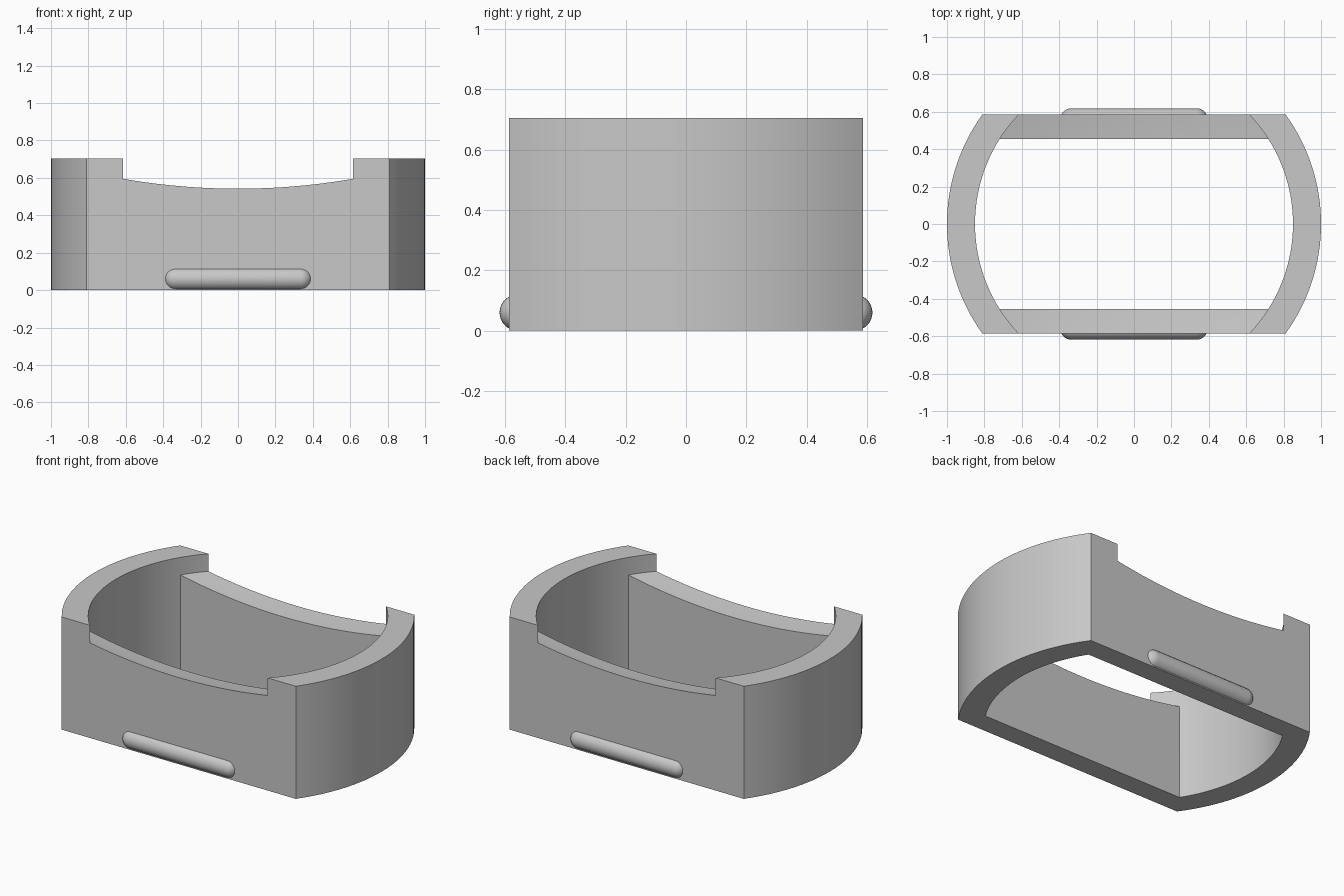
import bpy, bmesh
from math import asin, cos, sin, sqrt, pi, radians

if "Cube" in bpy.data.objects:
    bpy.data.objects.remove(bpy.data.objects["Cube"])

R_OUT, R_IN = 1.0, 0.85            # rounded ends
Y_OUT, Y_IN = 0.586, 0.455         # flat walls
HEIGHT = 0.705
BOWL_R, BOWL_Z = 3.65, 4.145       # sphere that dishes the wall tops

grey = bpy.data.materials.new("light_grey")
grey.use_nodes = True
colour = (0.58, 0.58, 0.58, 1)
grey.diffuse_color = colour
grey.node_tree.nodes["Principled BSDF"].inputs["Base Color"].default_value = colour


def dish(x, y):
    return BOWL_Z - sqrt(BOWL_R ** 2 - x * x - y * y)


def finish(bm, name):
    bmesh.ops.remove_doubles(bm, verts=bm.verts, dist=1e-5)
    bmesh.ops.recalc_face_normals(bm, faces=bm.faces)
    mesh = bpy.data.meshes.new(name)
    bm.to_mesh(mesh)
    bm.free()
    mesh.materials.append(grey)
    obj = bpy.data.objects.new(name, mesh)
    bpy.context.collection.objects.link(obj)
    bpy.ops.object.select_all(action='DESELECT')
    obj.select_set(True)
    bpy.context.view_layer.objects.active = obj
    bpy.ops.object.shade_smooth_by_angle(angle=radians(30))
    return obj


def spread(a, b, n):
    return [a + (b - a) * i / n for i in range(n + 1)]


bm = bmesh.new()


def face(*pts):
    bm.faces.new([bm.verts.new(p) for p in pts])


def upright(p, q, z0, z1):
    face((*p, z0), (*q, z0), (*q, z1), (*p, z1))


# Rounded ends: the inner arc has extra stops where it meets the flat walls
WELL, NOTCH, COLS = 24, 4, 32
a_well, a_notch = asin(Y_IN / R_IN), asin(Y_OUT / R_IN)
notch_angles = spread(a_well, a_notch, NOTCH)
inner = ([-a for a in reversed(notch_angles)][:-1]
         + spread(-a_well, a_well, WELL) + notch_angles[1:])
a_out = asin(Y_OUT / R_OUT)
outer = spread(-a_out, a_out, len(inner) - 1)
lip = dish(R_IN, 0)

for side in (-1, 1):
    ins = [(side * R_IN * cos(a), R_IN * sin(a)) for a in inner]
    outs = [(side * R_OUT * cos(a), R_OUT * sin(a)) for a in outer]
    for i in range(len(ins) - 1):
        p, q, r, s = ins[i], ins[i + 1], outs[i + 1], outs[i]
        for z in (0, HEIGHT):
            face(*[(*v, z) for v in (p, q, r, s)])
        for z0, z1 in ((0, lip), (lip, HEIGHT)):
            upright(s, r, z0, z1)
            if z0 or NOTCH <= i < NOTCH + WELL:
                upright(p, q, z0, z1)
    for k in (0, -1):
        for z0, z1 in ((0, lip), (lip, HEIGHT)):
            upright(ins[k], outs[k], z0, z1)

# Flat front and back walls with dished tops
for side in (-1, 1):
    rows = [[(R_IN * cos(a) * t, side * R_IN * sin(a)) for t in spread(-1, 1, COLS)]
            for a in notch_angles]
    for low, high in zip(rows, rows[1:]):
        for i in range(COLS):
            cell = (low[i], low[i + 1], high[i + 1], high[i])
            face(*[(*v, 0) for v in cell])
            face(*[(*v, dish(*v)) for v in cell])
    for row in (rows[0], rows[-1]):
        for p, q in zip(row, row[1:]):
            face((*p, 0), (*q, 0), (*q, dish(*q)), (*p, dish(*p)))
finish(bm, "shell")

# Rounded grip ridges half sunk into the front and back walls
RIDGE_R, RIDGE_X = 0.06, 0.335
for side, name in ((-1, "front_ridge"), (1, "back_ridge")):
    bm = bmesh.new()
    bmesh.ops.create_uvsphere(bm, u_segments=32, v_segments=16, radius=RIDGE_R)
    for v in bm.verts:
        x, y, z = v.co
        v.co = (z, y, x)
    # Stretch the ball into a capsule along x
    middle = [v for v in bm.verts if abs(v.co.x) < 1e-5]
    bmesh.ops.bisect_plane(bm, geom=bm.verts[:] + bm.edges[:] + bm.faces[:],
                           plane_co=(0, 0, 0), plane_no=(1, 0, 0), clear_inner=True)
    for v in bm.verts:
        v.co.x += RIDGE_X
    rim = [e for e in bm.edges if e.is_boundary]
    new = bmesh.ops.extrude_edge_only(bm, edges=rim)["geom"]
    for v in new:
        if isinstance(v, bmesh.types.BMVert):
            v.co.x = 0
    bmesh.ops.mirror(bm, geom=bm.verts[:] + bm.edges[:] + bm.faces[:],
                     axis='X', merge_dist=1e-4)
    for v in bm.verts:
        v.co.y += side * (0.618 - RIDGE_R)
        v.co.z += RIDGE_R
    finish(bm, name)
